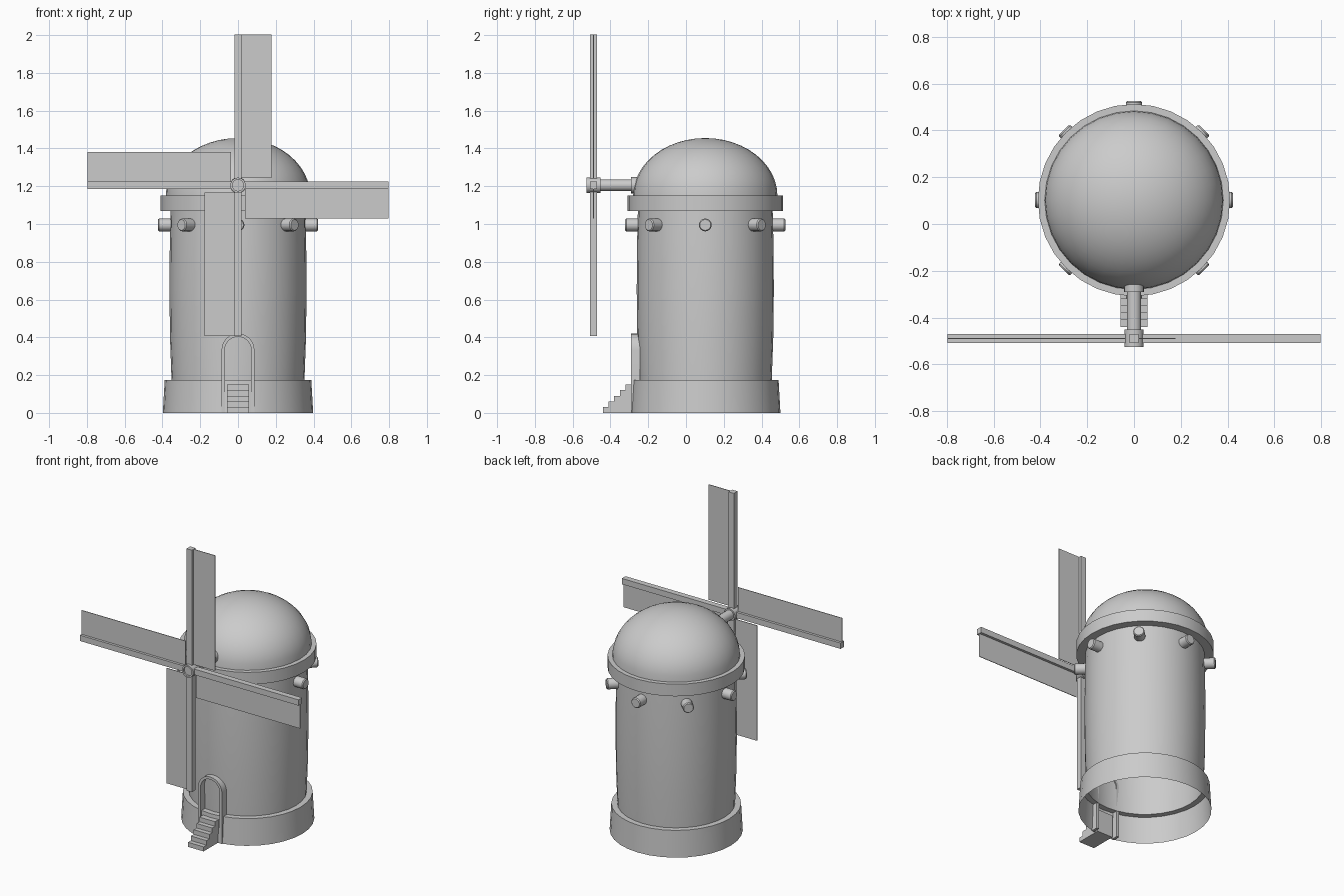
import bpy, bmesh, math
from mathutils import Matrix, Vector

if "Cube" in bpy.data.objects:
    bpy.data.objects.remove(bpy.data.objects["Cube"])

CY = 0.102        # tower axis in y
HUB = Vector((0, -0.49, 1.205))

stone = bpy.data.materials.new("light grey")
stone.diffuse_color = (0.6, 0.6, 0.6, 1)
stone.use_nodes = True
stone.node_tree.nodes["Principled BSDF"].inputs["Base Color"].default_value = stone.diffuse_color


def finish(name, bm, smooth=True, fix=True):
    if fix:
        bmesh.ops.recalc_face_normals(bm, faces=bm.faces)
    me = bpy.data.meshes.new(name)
    bm.to_mesh(me)
    bm.free()
    me.materials.append(stone)
    ob = bpy.data.objects.new(name, me)
    bpy.context.collection.objects.link(ob)
    if smooth:
        bpy.ops.object.select_all(action='DESELECT')
        ob.select_set(True)
        bpy.context.view_layer.objects.active = ob
        bpy.ops.object.shade_smooth_by_angle(angle=math.radians(35))
    return ob


def lathe(name, profile, segs=32, matrix=None):
    """Spin (radius, height) points, listed bottom to top, around local z."""
    bm = bmesh.new()
    vs = [bm.verts.new((r, 0, z)) for r, z in profile]
    es = [bm.edges.new(p) for p in zip(vs, vs[1:])]
    bmesh.ops.spin(bm, geom=vs + es, cent=(0, 0, 0), axis=(0, 0, 1),
                   angle=math.tau, steps=segs, use_duplicate=False)
    bmesh.ops.remove_doubles(bm, verts=bm.verts, dist=1e-5)
    bm.normal_update()
    # open shells: make the outside face away from the axis
    if sum(f.normal.dot(Vector((*f.calc_center_median().xy, 0))) * f.calc_area()
           for f in bm.faces) < 0:
        bmesh.ops.reverse_faces(bm, faces=bm.faces)
    bm.transform(matrix or Matrix.Translation((0, CY, 0)))
    return finish(name, bm, fix=False)


def box(name, lo, hi, matrix=Matrix()):
    bm = bmesh.new()
    lo, hi = Vector(lo), Vector(hi)
    size = hi - lo
    bmesh.ops.create_cube(bm, size=1, matrix=matrix @ Matrix.Translation((lo + hi) / 2)
                          @ Matrix.Diagonal((*size, 1)))
    return finish(name, bm, smooth=False)


def prism(name, outline, direction):
    bm = bmesh.new()
    f = bm.faces.new([bm.verts.new(p) for p in outline])
    ext = bmesh.ops.extrude_face_region(bm, geom=[f], use_keep_orig=True)
    bmesh.ops.translate(bm, vec=direction,
                        verts=[v for v in ext['geom'] if isinstance(v, bmesh.types.BMVert)])
    return finish(name, bm)


# Tower: open-bottomed base, slightly bulging wall, ring and dome
lathe("tower_base", [(0.398, 0), (0.388, 0.175), (0.352, 0.175)])
lathe("tower_wall", [(0.352, 0.175), (0.36, 0.4), (0.363, 0.65), (0.361, 0.9), (0.357, 1.07)])
lathe("roof_ring", [(0.357, 1.07), (0.411, 1.07), (0.411, 1.15), (0.378, 1.15)])
lathe("dome", [(0.382 * math.cos(a), 1.15 + 0.305 * math.sin(a))
               for a in (i * math.pi / 24 for i in range(13))])

# Eight round beam ends under the ring
for i in range(8):
    m = (Matrix.Translation((0, CY, 0.995)) @ Matrix.Rotation(i * math.pi / 4, 4, 'Z')
         @ Matrix.Rotation(math.pi / 2, 4, 'Y'))
    lathe("beam_end", [(0, 0.35), (0.034, 0.35), (0.034, 0.418), (0.029, 0.424), (0, 0.424)], 16, m)

# Shaft, collar and hub along y (local z points to -y)
axle = Matrix.Translation((0, 0, HUB.z)) @ Matrix.Rotation(math.pi / 2, 4, 'X')
lathe("sail_shaft", [(0, 0.2), (0.031, 0.2), (0.031, 0.5), (0, 0.5)], 16, axle)
lathe("shaft_collar", [(0, 0.2), (0.043, 0.2), (0.043, 0.29), (0, 0.29)], 16, axle)
lathe("hub", [(0, 0.452), (0.041, 0.452), (0.041, 0.526), (0.03, 0.526), (0.03, 0.516), (0, 0.516)],
      16, axle)

# Four sails: square spar with a thin panel on its clockwise side
for i in range(4):
    m = Matrix.Translation(HUB) @ Matrix.Rotation(i * math.pi / 2, 4, 'Y')
    box("sail_spar", (-0.019, -0.019, 0.02), (0.019, 0.019, 0.798), m)
    box("sail_panel", (0.015, -0.002, 0.038), (0.177, 0.002, 0.798), m)

# Arched door frame
def arch(r):
    pts = [(r * math.cos(a), 0.333 + r * math.sin(a))
           for a in (i * math.pi / 12 for i in range(13))]
    return [(r, 0)] + pts + [(-r, 0)]

outer, inner = arch(0.087), arch(0.07)
prism("door_frame", [(x, -0.291, z) for x, z in outer + inner[::-1]], (0, 0.047, 0))

# Steps up to the door
steps = [(-0.27, 0), (-0.44, 0)]
for i in range(5):
    y, z = -0.44 + 0.03 * i, 0.03 * (i + 1)
    steps += [(y, z), (y + 0.03, z)]
steps.append((-0.27, 0.15))
prism("door_steps", [(-0.057, y, z) for y, z in steps], (0.114, 0, 0))
